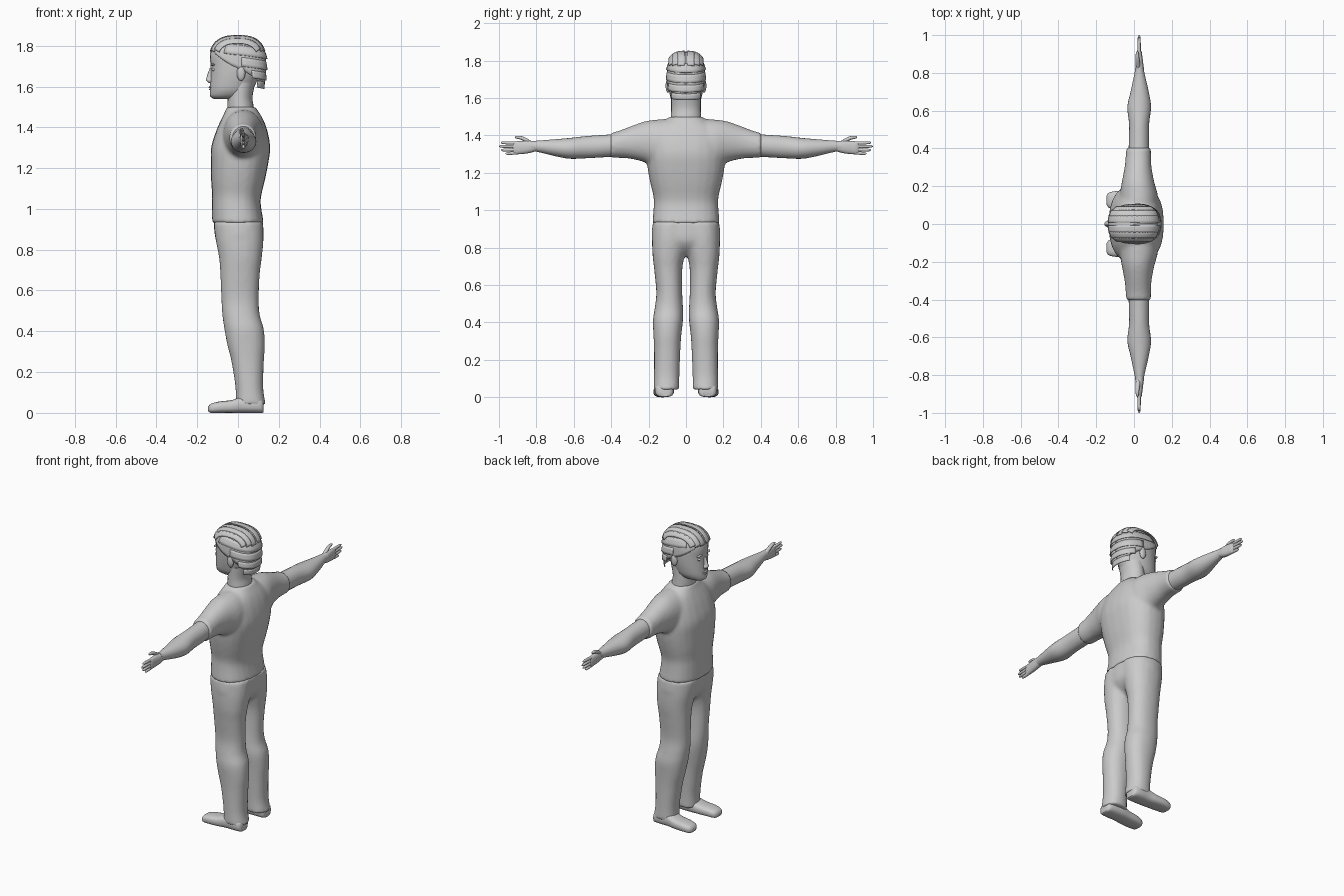
import bpy, bmesh, math

grey = bpy.data.materials.new("plain grey")
grey.diffuse_color = (0.6, 0.6, 0.6, 1)


def finish(name, bm, mirror=False, blend=False, thick=0):
    bmesh.ops.recalc_face_normals(bm, faces=bm.faces)
    for f in bm.faces:
        f.smooth = True
    for e in bm.edges:
        if len(e.link_faces) == 2 and e.calc_face_angle(0) > 0.9:
            e.smooth = False
    me = bpy.data.meshes.new(name)
    bm.to_mesh(me)
    bm.free()
    me.materials.append(grey)
    ob = bpy.data.objects.new(name, me)
    bpy.context.collection.objects.link(ob)
    if blend:  # fuse overlapping volumes into one soft surface
        r = ob.modifiers.new("fuse", 'REMESH')
        r.mode = 'VOXEL'
        r.voxel_size = 0.011
        r.use_smooth_shade = True
        s = ob.modifiers.new("soften", 'SMOOTH')
        s.factor = 0.5
        s.iterations = 5
    if thick:
        ob.modifiers.new("thickness", 'SOLIDIFY').thickness = thick
    if mirror:
        m = ob.modifiers.new("mirror", 'MIRROR')
        m.use_axis = (False, True, False)
        m.use_clip = False
        m.use_mirror_merge = False
    return ob


def smooth_rows(rows, sub):
    out = []
    n = len(rows)
    for i in range(n - 1):
        p = [rows[max(0, min(n - 1, i + k))] for k in (-1, 0, 1, 2)]
        for j in range(sub):
            t = j / sub
            out.append([0.5 * (2 * b + (c - a) * t + (2 * a - 5 * b + 4 * c - d) * t * t
                               + (3 * b - a - 3 * c + d) * t ** 3) for a, b, c, d in zip(*p)])
    return out + [list(rows[-1])]


def spow(v, p):
    return math.copysign(abs(v) ** p, v)


def loft(bm, rows, axis='z', p=2.0, side=1, n=24, sub=4):
    """Rows: position along axis, then low/high extents on the two other axes."""
    rows = [r if len(r) == 5 else (*r[:3], -r[3], r[3]) for r in rows]
    rings = []
    for t, a0, a1, b0, b1 in smooth_rows(rows, sub):
        ring = []
        for k in range(n):
            w = 2 * math.pi * k / n
            a = (a0 + a1) / 2 + (a1 - a0) / 2 * spow(math.cos(w), 2 / p)
            b = (b0 + b1) / 2 + (b1 - b0) / 2 * spow(math.sin(w), 2 / p)
            x, y, z = {'z': (a, b, t), 'y': (a, t, b), 'x': (t, a, b)}[axis]
            ring.append(bm.verts.new((x, y * side, z)))
        rings.append(ring)
    for r, s in zip(rings, rings[1:]):
        for k in range(n):
            bm.faces.new((r[k], r[(k + 1) % n], s[(k + 1) % n], s[k]))
    bm.faces.new(rings[0])
    bm.faces.new(rings[-1])


def part(name, rows, axis='z', p=2.0, mirror=False, n=24, sub=4):
    bm = bmesh.new()
    loft(bm, rows, axis, p, 1, n, sub)
    return finish(name, bm, mirror)


def blob(name, loc, scale, mirror=True):
    bm = bmesh.new()
    bmesh.ops.create_uvsphere(bm, u_segments=16, v_segments=10, radius=1)
    for v in bm.verts:
        v.co = [c + s * q for c, s, q in zip(loc, scale, v.co)]
    return finish(name, bm, mirror)


def sheet(name, fn, nu, nv, mirror=False, thick=0.004):
    bm = bmesh.new()
    g = [[bm.verts.new(fn(i / nu, j / nv)) for j in range(nv + 1)] for i in range(nu + 1)]
    for i in range(nu):
        for j in range(nv):
            bm.faces.new((g[i][j], g[i + 1][j], g[i + 1][j + 1], g[i][j + 1]))
    return finish(name, bm, mirror, thick=thick)


# Shirt: torso and both sleeves fused
torso = [(.93, -.127, .127, .18), (1.02, -.127, .112, .173), (1.07, -.127, .115, .174),
         (1.14, -.132, .132, .19), (1.22, -.133, .148, .205), (1.30, -.132, .158, .21),
         (1.38, -.108, .145, .20), (1.44, -.082, .123, .17), (1.485, -.06, .095, .105),
         (1.50, -.056, .086, .088)]
sleeve = [(0, -.08, .13, 1.2, 1.48), (.10, -.08, .13, 1.2, 1.487), (.16, -.075, .125, 1.22, 1.484),
          (.22, -.065, .108, 1.255, 1.475), (.30, -.05, .093, 1.275, 1.447),
          (.36, -.044, .09, 1.279, 1.424), (.405, -.042, .09, 1.279, 1.413)]
bm = bmesh.new()
loft(bm, torso, p=2.4)
for s in (1, -1):
    loft(bm, sleeve, 'y', 2.1, s)
finish("shirt", bm, blend=True)

# Trousers: hips and both legs fused
hips = [(.755, -.03, .06, .05), (.80, -.085, .105, .13), (.85, -.11, .126, .182), (.94, -.121, .122, .177)]
leg = [(.04, -.012, .137, .035, .173), (.12, -.012, .124, .035, .171), (.25, -.032, .127, .03, .171),
       (.33, -.052, .132, .025, .174), (.41, -.067, .127, .016, .177), (.48, -.077, .107, .016, .167),
       (.56, -.082, .102, .02, .159), (.68, -.087, .107, .02, .17), (.76, -.093, .117, .006, .179),
       (.85, -.11, .125, -.02, .182), (.935, -.12, .122, -.04, .178)]
bm = bmesh.new()
loft(bm, hips, p=2.3)
for s in (1, -1):
    loft(bm, leg, p=2.2, side=s)
finish("trousers", bm, blend=True)

# Shoes with flat soles
part("shoe", [(-.146, .105, .148, .008, .03), (-.132, .085, .166, 0, .045), (-.09, .075, .174, 0, .056),
              (-.03, .07, .172, 0, .063), (.02, .064, .167, 0, .08), (.08, .064, .167, 0, .08),
              (.115, .07, .16, 0, .07), (.126, .085, .145, .004, .05)], 'x', 2.8, True)

# Bare forearms, palms, fingers and thumbs
part("forearm", [(.36, -.03, .08, 1.288, 1.408), (.44, -.027, .08, 1.283, 1.402),
                 (.53, -.026, .08, 1.278, 1.396), (.62, -.035, .09, 1.275, 1.386),
                 (.70, -.018, .078, 1.289, 1.379), (.80, .003, .055, 1.313, 1.371),
                 (.83, .007, .052, 1.313, 1.371)], 'y', 2, True)
part("palm", [(.80, .005, .052, 1.316, 1.368), (.84, .008, .05, 1.305, 1.37), (.88, .01, .045, 1.3, 1.37),
              (.91, .014, .041, 1.299, 1.367), (.925, .02, .034, 1.304, 1.36)], 'y', 2.3, True)
for i, (z0, z1, tip) in enumerate([(1.358, 1.361, .99), (1.341, 1.341, 1.0), (1.324, 1.321, .99), (1.307, 1.302, .965)]):
    rows = []
    for u, r in ((0, .009), (.5, .009), (.88, .007), (1, .002)):
        y, z = .90 + (tip - .90) * u, z0 + (z1 - z0) * u
        rows.append((y, .027 - r, .027 + r, z - r, z + r))
    part("finger_%d" % (i + 1), rows, 'y', 2, True, 10, 3)
part("thumb", [(.815, .012, .036, 1.335, 1.362), (.85, .008, .032, 1.358, 1.383),
               (.88, .008, .028, 1.376, 1.396), (.905, .01, .025, 1.382, 1.397),
               (.915, .015, .02, 1.387, 1.393)], 'y', 2, True, 12, 3)

# Neck and head
part("neck", [(1.44, -.05, .085, .085), (1.50, -.052, .077, .081), (1.55, -.05, .071, .079),
              (1.62, -.045, .085, .08)])
part("head", [(1.538, -.115, .0, .03), (1.552, -.136, .045, .056), (1.58, -.138, .07, .076),
              (1.62, -.136, .09, .087), (1.66, -.134, .108, .094), (1.70, -.134, .122, .098),
              (1.75, -.138, .127, .098), (1.79, -.128, .12, .092), (1.82, -.10, .10, .075),
              (1.838, -.05, .05, .04)], p=2.1)

# Face features
part("nose", [(1.69, -.139, -.115, .008), (1.645, -.154, -.115, .012), (1.63, -.156, -.115, .017),
              (1.617, -.142, -.115, .013)], n=14)
blob("upper_lip", (-.131, 0, 1.597), (.013, .026, .006), False)
blob("lower_lip", (-.13, 0, 1.586), (.012, .022, .006), False)
blob("eye", (-.115, .037, 1.683), (.014, .015, .009))
blob("brow", (-.122, .037, 1.707), (.013, .024, .006))
blob("ear", (.015, .096, 1.665), (.021, .013, .037))

# Hair: close cap with layered locks above it
RX, RY, CZ = .138, .103, 1.71


def scalp(az, z, k=1.0):
    h = min(1, abs(z - CZ) / (.138 if z > CZ else .2))
    r = (1 - h ** 2.6) ** (1 / 2.6) * k
    return (RX * r * spow(math.cos(az), .8), RY * r * spow(math.sin(az), .8), z)


def cap(u, v):
    az = 2 * math.pi * u
    low = 1.69 - .088 * math.cos(az)
    return scalp(az, low + (1.848 - low) * math.sin(v * math.pi / 2))


sheet("hair_cap", cap, 40, 14, thick=.003)

# Shingled bands round the back, flaring at their lower edge
for i, (top, low, span) in enumerate([(1.785, 1.735, 2.0), (1.725, 1.68, 1.5), (1.668, 1.63, 1.15), (1.622, 1.588, .85)]):
    def band(u, v, top=top, low=low, span=span):
        az = (2 * u - 1) * span
        return scalp(az, top + (low - top) * v + .02 * (1 - math.cos(az)), 1.0 + .055 * v)
    sheet("hair_band_%d" % (i + 1), band, 24, 3)

# Long locks swept front to back on each side of the parting
for i, (ya, yb, a, b) in enumerate([(.007, .045, 20, 161), (.042, .076, 24, 158), (.071, .094, 30, 152)]):
    def lock(u, v, ya=ya, yb=yb, a=a, b=b):
        y = ya + (yb - ya) * v
        t = math.radians(a + (b - a) * u)
        s = (1 - (y / .112) ** 2.8) ** (1 / 2.8) * (1.02 + .025 * u * u)
        return (RX * s * spow(math.cos(t), .75), y, CZ + .139 * s * spow(math.sin(t), .75))
    sheet("hair_lock_%d" % (i + 1), lock, 22, 4, mirror=True)
